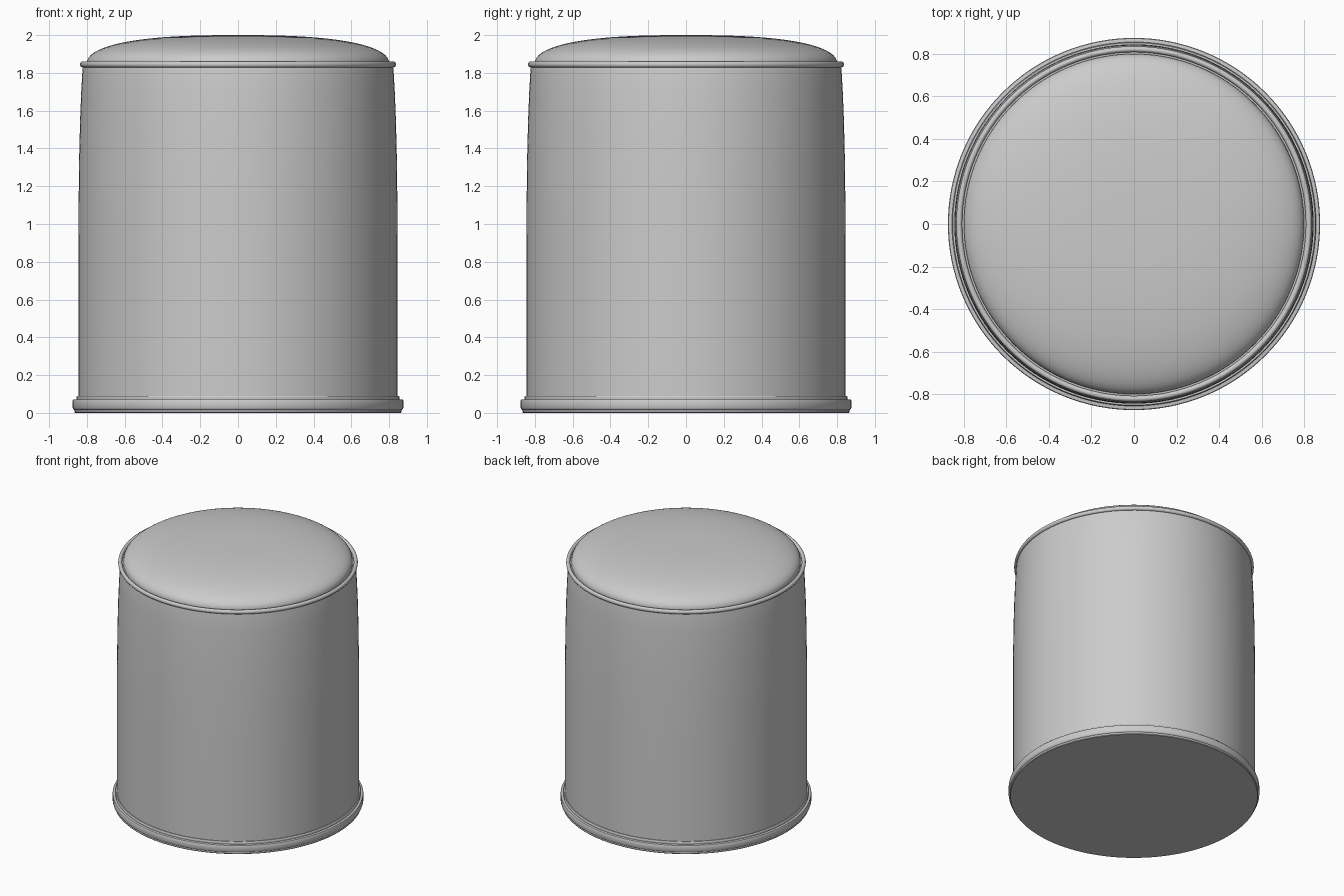
import bpy, bmesh, math

cube = bpy.data.objects.get("Cube")
if cube:
    bpy.data.objects.remove(cube, do_unlink=True)

SEGMENTS = 128

grey = bpy.data.materials.new("plain grey")
grey.use_nodes = True
colour = (0.6, 0.6, 0.6, 1)
grey.diffuse_color = colour
grey.node_tree.nodes["Principled BSDF"].inputs["Base Color"].default_value = colour


def lathe(name, profile, closed=False):
    """Spin a list of (radius, height) points around z."""
    bm = bmesh.new()
    verts = [bm.verts.new((r, 0, z)) for r, z in profile]
    edges = [bm.edges.new(pair) for pair in zip(verts, verts[1:])]
    if closed:
        edges.append(bm.edges.new((verts[-1], verts[0])))
    bmesh.ops.spin(bm, geom=verts + edges, cent=(0, 0, 0), axis=(0, 0, 1),
                   angle=math.tau, steps=SEGMENTS, use_merge=True)
    bmesh.ops.remove_doubles(bm, verts=bm.verts, dist=0.00001)
    bmesh.ops.recalc_face_normals(bm, faces=bm.faces)
    mesh = bpy.data.meshes.new(name)
    bm.to_mesh(mesh)
    bm.free()
    mesh.materials.append(grey)
    obj = bpy.data.objects.new(name, mesh)
    bpy.context.collection.objects.link(obj)
    bpy.ops.object.select_all(action='DESELECT')
    obj.select_set(True)
    bpy.context.view_layer.objects.active = obj
    bpy.ops.object.shade_smooth_by_angle(angle=math.radians(32))
    return obj


# Stepped base flange with a flat underside
lathe("base_flange", [(0, 0), (0.862, 0), (0.866, 0.004), (0.866, 0.016),
                      (0.872, 0.02), (0.875, 0.025), (0.875, 0.064),
                      (0.872, 0.07), (0.856, 0.072), (0.856, 0.084),
                      (0.852, 0.09), (0.8, 0.09), (0, 0.09)])

# Body wall, tapering slightly to the top
lathe("body", [(0, 0.05), (0.845, 0.05), (0.845, 0.8), (0.844, 1.1),
               (0.841, 1.35), (0.836, 1.55), (0.83, 1.7), (0.823, 1.82),
               (0.82, 1.838), (0, 1.838)])

# Rounded rim bead around the lid
bead = []
for i in range(16):
    a = math.tau * i / 16
    bead.append((0.822 + 0.014 * math.cos(a), 1.845 + 0.016 * math.sin(a)))
lathe("rim_bead", bead, closed=True)

# Domed lid, steep at its edge and almost flat in the middle
dome = [(0, 1.83), (0.8, 1.83)]
STEPS = 28
for i in range(STEPS + 1):
    r = 0.8 * math.cos(math.pi / 2 * i / STEPS)
    if i == STEPS:
        r = 0
    dome.append((r, 1.85 + 0.15 * max(0, 1 - (r / 0.8) ** 2.6) ** 0.45))
lathe("domed_lid", dome)
